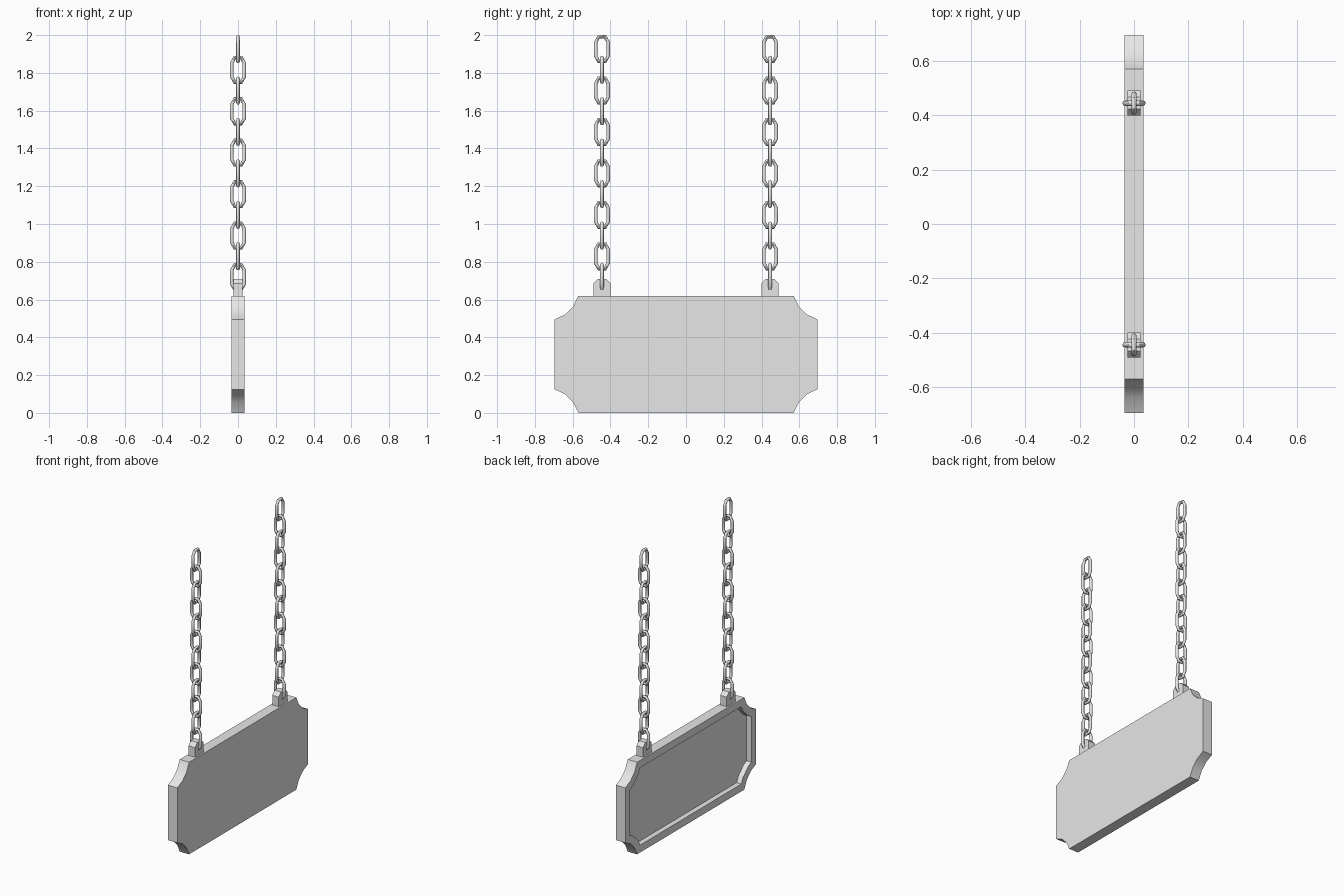
import bpy
import bmesh
import math

cube = bpy.data.objects.get("Cube")
if cube:
    bpy.data.objects.remove(cube, do_unlink=True)

GREY = (0.8, 0.8, 0.8, 1)
mat = bpy.data.materials.new("light grey")
mat.use_nodes = True
mat.diffuse_color = GREY
mat.node_tree.nodes["Principled BSDF"].inputs["Base Color"].default_value = GREY


def make_object(name, bm, smooth_angle=None):
    bmesh.ops.recalc_face_normals(bm, faces=bm.faces)
    mesh = bpy.data.meshes.new(name)
    bm.to_mesh(mesh)
    bm.free()
    mesh.materials.append(mat)
    obj = bpy.data.objects.new(name, mesh)
    bpy.context.collection.objects.link(obj)
    if smooth_angle:
        bpy.ops.object.select_all(action="DESELECT")
        obj.select_set(True)
        bpy.context.view_layer.objects.active = obj
        bpy.ops.object.shade_smooth_by_angle(angle=math.radians(smooth_angle))
    return obj


def extrude_profile(points, half):
    """Prism along x from a (y, z) outline; returns the bmesh and its -x face."""
    bm = bmesh.new()
    back = bm.faces.new([bm.verts.new((-half, y, z)) for y, z in points])
    front = bm.faces.new([bm.verts.new((half, y, z)) for y, z in points])
    a, b = list(back.verts), list(front.verts)
    for i in range(len(a)):
        j = (i + 1) % len(a)
        bm.faces.new((a[i], a[j], b[j], b[i]))
    bmesh.ops.recalc_face_normals(bm, faces=bm.faces)
    return bm, back


# Sign board with scooped corners
W, H, HALF = 0.695, 0.62, 0.035
scoop = [(0.125, 0), (0.098, 0.056), (0.056, 0.098), (0, 0.125)]
top_right = [(W - a, H - b) for a, b in scoop]
right_low = [(y, H - z) for y, z in reversed(top_right)]
half_outline = top_right + right_low
outline = half_outline + [(-y, z) for y, z in reversed(half_outline)]
bm, back = extrude_profile(outline, HALF)

# Recessed panel on one side, inside a raised rim
bmesh.ops.inset_region(bm, faces=[back], thickness=0.05, use_even_offset=True)
walls = bmesh.ops.extrude_face_region(bm, geom=[back])
floor_verts = [g for g in walls["geom"] if isinstance(g, bmesh.types.BMVert)]
bmesh.ops.translate(bm, vec=(0.035, 0, 0), verts=floor_verts)
if back.is_valid:
    bmesh.ops.delete(bm, geom=[back], context="FACES_ONLY")
make_object("sign_board", bm, 40)


# Chain link: round wire swept along a long ring
def link_mesh(bm, centre, across_x, radius=0.033, straight=0.037, wire=0.01, sides=8):
    cx, cy, cz = centre
    rings = []
    for end in (0, 1):
        for k in range(4):
            ang = math.pi * end + math.pi * k / 3
            lift = -straight if end else straight
            ring = []
            for s in range(sides):
                t = 2 * math.pi * s / sides
                d = radius + wire * math.cos(t)
                u, w = d * math.cos(ang), wire * math.sin(t)
                v = d * math.sin(ang) + lift
                x, y = (u, w) if across_x else (w, u)
                ring.append(bm.verts.new((cx + x, cy + y, cz + v)))
            rings.append(ring)
    for i, ring in enumerate(rings):
        nxt = rings[(i + 1) % len(rings)]
        for s in range(sides):
            t = (s + 1) % sides
            bm.faces.new((ring[s], ring[t], nxt[t], nxt[s]))


LINKS, TOP, STEP = 12, 1.926, 0.1097
for side, y in (("front", -0.445), ("back", 0.445)):
    # Chain of links turned alternately by a quarter
    bm = bmesh.new()
    for i in range(LINKS):
        link_mesh(bm, (0, y, TOP - i * STEP), across_x=i % 2 == 1)
    make_object(side + "_chain", bm, 50)

    # Mounting tab with clipped upper corners
    tab = [(-0.046, 0.61), (-0.046, 0.685), (-0.022, 0.71),
           (0.022, 0.71), (0.046, 0.685), (0.046, 0.61)]
    bm, _ = extrude_profile([(y + a, z) for a, z in tab], 0.024)
    make_object(side + "_tab", bm)
